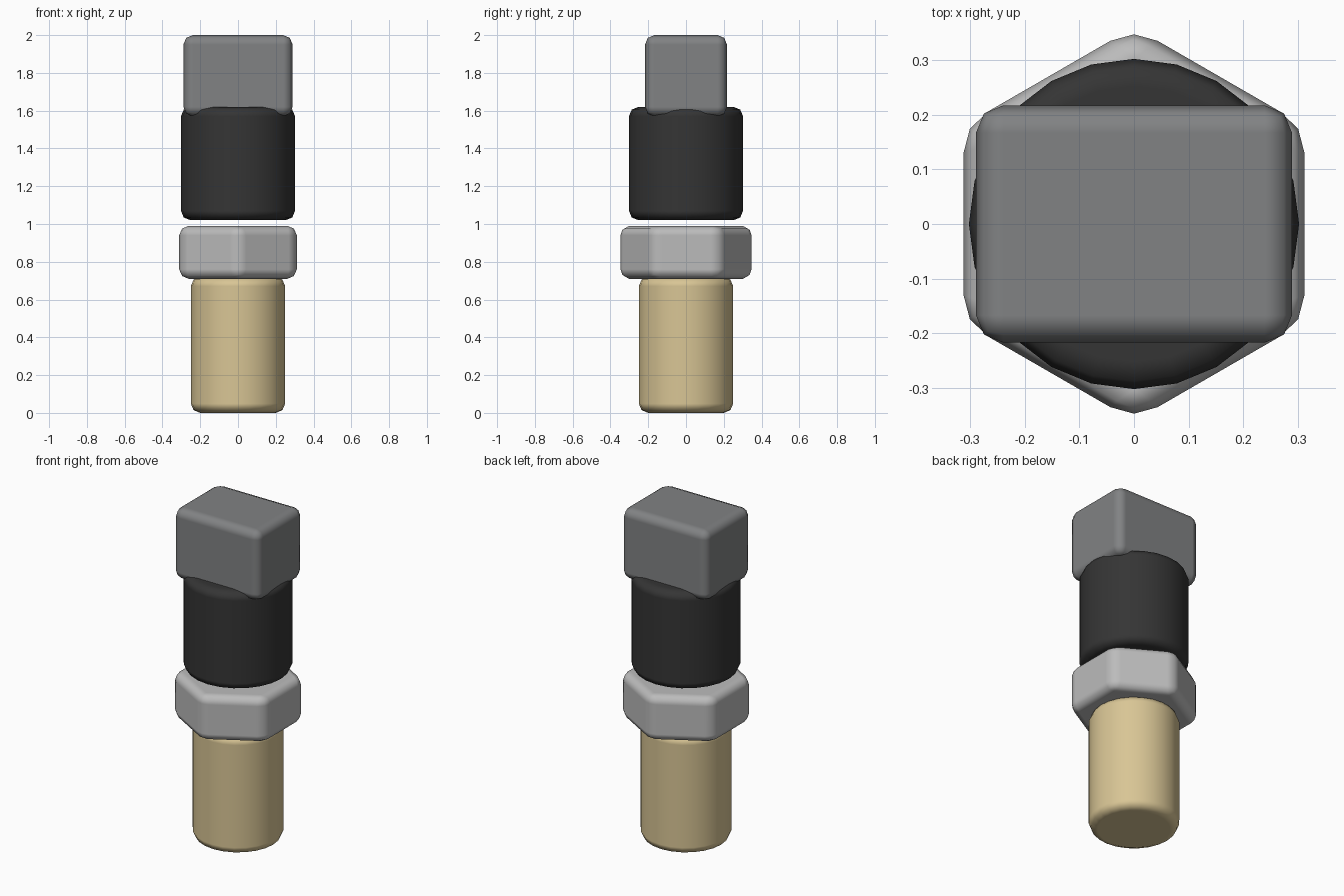
import bpy
import math

cube = bpy.data.objects.get("Cube")
if cube:
    bpy.data.objects.remove(cube, do_unlink=True)


def material(name, color):
    mat = bpy.data.materials.new(name)
    mat.use_nodes = True
    mat.diffuse_color = (*color, 1)
    bsdf = mat.node_tree.nodes["Principled BSDF"]
    bsdf.inputs["Base Color"].default_value = (*color, 1)
    bsdf.inputs["Roughness"].default_value = 0.5
    return mat


brass = material("brass", (0.69, 0.56, 0.30))
steel = material("light steel", (0.50, 0.50, 0.50))
rubber = material("black rubber", (0.035, 0.035, 0.035))
grey = material("grey plastic", (0.22, 0.225, 0.23))


def finish(name, mat):
    """Name, colour, smooth and round the edges of the active part."""
    obj = bpy.context.object
    obj.name = name
    obj.data.materials.append(mat)
    bpy.ops.object.transform_apply(location=False, rotation=True, scale=True)
    bpy.ops.object.shade_smooth()
    bevel = obj.modifiers.new("rounded edges", "BEVEL")
    bevel.width = 0.05
    bevel.segments = 2
    bevel.limit_method = "ANGLE"
    bevel.angle_limit = math.radians(30)
    bevel.harden_normals = True
    return obj


def prism(name, sides, radius, bottom, top, mat):
    bpy.ops.mesh.primitive_cylinder_add(
        vertices=sides, radius=radius, depth=top - bottom,
        location=(0, 0, (bottom + top) / 2))
    return finish(name, mat)


# Round base and hexagonal nut, points facing front and back
prism("base_stem", 24, 0.25, 0, 0.72, brass)
prism("hex_nut", 6, 0.36, 0.71, 0.99, steel)

# Dark collar floating just above the nut
prism("collar", 24, 0.302, 1.02, 1.62, rubber)

# Rectangular head sunk into the collar
bpy.ops.mesh.primitive_cube_add(size=1, location=(0, 0, 1.785))
bpy.context.object.scale = (0.578, 0.434, 0.43)
finish("head_block", grey)
